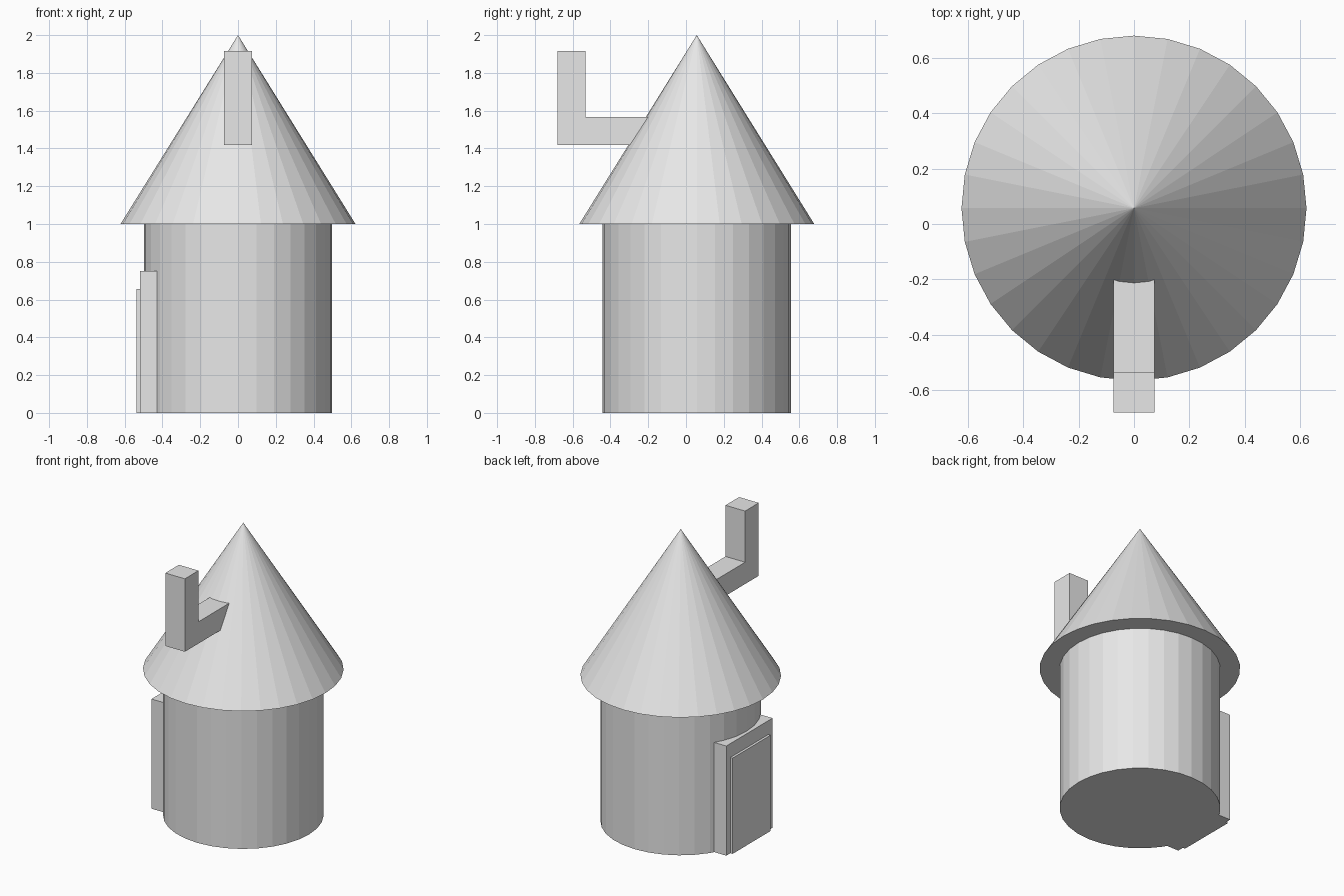
import bpy
import bmesh

cube = bpy.data.objects.get("Cube")
if cube:
    bpy.data.objects.remove(cube, do_unlink=True)

CENTRE_Y = 0.057
SIDES = 32

grey = bpy.data.materials.new("plain_grey")
grey.use_nodes = True
grey.diffuse_color = (0.8, 0.8, 0.8, 1)
grey.node_tree.nodes["Principled BSDF"].inputs["Base Color"].default_value = (0.8, 0.8, 0.8, 1)


def finish(obj, name):
    obj.name = name
    obj.data.name = name
    obj.data.materials.append(grey)
    return obj


def cone(name, bottom_radius, top_radius, low, high):
    bpy.ops.mesh.primitive_cone_add(
        vertices=SIDES, radius1=bottom_radius, radius2=top_radius,
        depth=high - low, location=(0, CENTRE_Y, (low + high) / 2))
    return finish(bpy.context.object, name)


def extrude_profile(name, points, vector):
    """Solid made by sweeping a flat outline along a vector."""
    bm = bmesh.new()
    face = bm.faces.new([bm.verts.new(p) for p in points])
    swept = bmesh.ops.extrude_face_region(bm, geom=[face], use_keep_orig=True)
    moved = [g for g in swept["geom"] if isinstance(g, bmesh.types.BMVert)]
    bmesh.ops.translate(bm, verts=moved, vec=vector)
    bmesh.ops.recalc_face_normals(bm, faces=bm.faces)
    mesh = bpy.data.meshes.new(name)
    bm.to_mesh(mesh)
    bm.free()
    obj = bpy.data.objects.new(name, mesh)
    bpy.context.collection.objects.link(obj)
    return finish(obj, name)


def slab(name, outer_x, inner_x, half_width, height):
    """Upright panel on the -x side, centred on the tower."""
    a, b = CENTRE_Y - half_width, CENTRE_Y + half_width
    outline = [(outer_x, a, 0), (outer_x, b, 0), (outer_x, b, height), (outer_x, a, height)]
    return extrude_profile(name, outline, (inner_x - outer_x, 0, 0))


# Round tower and overhanging conical roof
cone("tower_wall", 0.498, 0.498, 0, 1)
cone("roof", 0.622, 0, 1, 2)

# Door frame with a slightly proud door
slab("door_frame", -0.52, -0.36, 0.25, 0.75)
slab("door", -0.537, -0.5, 0.205, 0.655)

# Elbow chimney leaving the roof and turning upward
HALF = 0.074
elbow = [(-0.68, 1.418), (-0.1, 1.418), (-0.1, 1.567),
         (-0.533, 1.567), (-0.533, 1.917), (-0.68, 1.917)]
extrude_profile("chimney", [(-HALF, y, z) for y, z in elbow], (2 * HALF, 0, 0))
